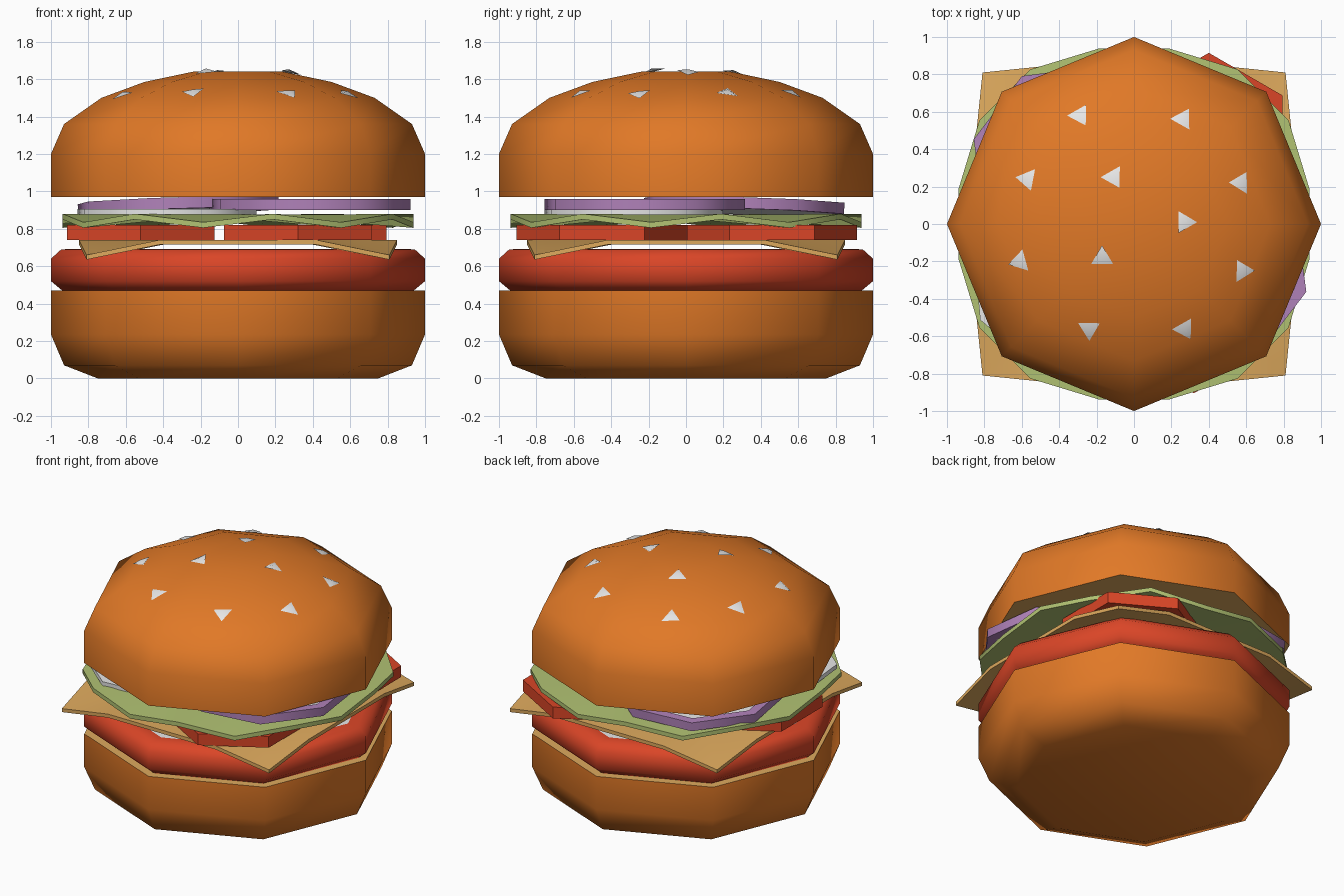
import bpy, bmesh, math
from mathutils import Vector, Matrix
from mathutils.bvhtree import BVHTree

if "Cube" in bpy.data.objects:
    bpy.data.objects.remove(bpy.data.objects["Cube"])


def mat(name, rgb):
    m = bpy.data.materials.new(name)
    m.diffuse_color = (*rgb, 1)
    m.use_nodes = True
    m.node_tree.nodes["Principled BSDF"].inputs["Base Color"].default_value = m.diffuse_color
    return m


CRUST = mat("bun crust", (0.75, 0.19, 0.02))
TAN = mat("tan crumb and cheese", (0.73, 0.40, 0.11))
RED = mat("red", (0.70, 0.06, 0.02))
CORE = mat("tomato core", (0.75, 0.13, 0.015))
GREEN = mat("lettuce green", (0.44, 0.54, 0.17))
PURPLE = mat("onion purple", (0.43, 0.22, 0.48))
WHITE = mat("white", (0.82, 0.82, 0.82))


def finish(name, bm, mats, angle=50):
    """Turn a bmesh into an object, smooth below the given angle."""
    bmesh.ops.recalc_face_normals(bm, faces=bm.faces)
    me = bpy.data.meshes.new(name)
    bm.to_mesh(me)
    bm.free()
    for m in mats:
        me.materials.append(m)
    ob = bpy.data.objects.new(name, me)
    bpy.context.collection.objects.link(ob)
    if angle:
        bpy.context.view_layer.objects.active = ob
        ob.select_set(True)
        bpy.ops.object.shade_smooth_by_angle(angle=math.radians(angle))
        ob.select_set(False)
    return ob


def loft(bm, rings, bottom=0, top=0, side=0):
    """Skin closed rings of points and cap both ends."""
    rows = [[bm.verts.new(p) for p in r] for r in rings]
    n = len(rows[0])
    for a, b in zip(rows, rows[1:]):
        for i in range(n):
            j = (i + 1) % n
            bm.faces.new((a[i], a[j], b[j], b[i])).material_index = side
    bm.faces.new(rows[0][::-1]).material_index = bottom
    bm.faces.new(rows[-1]).material_index = top


def ring(r, z, n=8, turn=0):
    return [(r * math.cos(turn + math.tau * i / n), r * math.sin(turn + math.tau * i / n), z)
            for i in range(n)]


def lathe(name, profile, mats, bottom=0, top=0, n=8, turn=0, angle=50):
    bm = bmesh.new()
    loft(bm, [ring(r, z, n, turn) for r, z in profile], bottom, top)
    return finish(name, bm, mats, angle)


# Buns
lathe("bottom_bun", [(0.75, 0), (0.93, 0.07), (1, 0.235), (1, 0.47)], [CRUST, TAN], top=1)
top_bun = lathe("top_bun", [(1, 0.97), (1, 1.2), (0.93, 1.36), (0.73, 1.5),
                            (0.5, 1.585), (0.23, 1.642)], [CRUST, TAN], bottom=1)

# Patty with a pale top
lathe("patty", [(0.94, 0.47), (1, 0.52), (1, 0.64), (0.945, 0.69), (0.86, 0.692)],
      [RED, WHITE], top=1)

# Cheese slice: flat middle, drooping corners
bm = bmesh.new()
edge, inner = [], []
for k in range(4):
    rot = Matrix.Rotation(k * math.pi / 2, 3, 'Z')
    for p in ((0.85, -0.42, 0.715), (0.85, 0.42, 0.715), (0.81, 0.81, 0.635)):
        edge.append(rot @ Vector(p))
    for p in ((0.6, -0.4, 0.715), (0.6, 0.4, 0.715), (0.5, 0.5, 0.715)):
        inner.append(rot @ Vector(p))
up = Vector((0, 0, 0.025))
loft(bm, [inner, edge, [p + up for p in edge], [p + up for p in inner]])
finish("cheese", bm, [TAN], 30)

# Tomato slices: hexagons with a lighter core
for i, (x, y) in enumerate(((0.4, 0.46), (0.32, -0.45), (-0.52, 0.01))):
    ob = lathe(f"tomato_slice_{i + 1}", [(0.455, 0.74), (0.455, 0.82), (0.35, 0.82), (0.33, 0.81)],
               [RED, CORE], top=1, n=6, turn=math.pi / 6, angle=0)
    ob.location = (x, y, 0)

# Wavy lettuce leaf
bm = bmesh.new()
edge, inner = [], []
for i in range(16):
    a = math.tau * (i + 0.5) / 16
    r = 0.93 + 0.07 * abs(math.sin(2 * a))
    d = Vector((math.cos(a), math.sin(a), 0))
    edge.append(d * r + Vector((0, 0, 0.805 if i % 2 else 0.85)))
    inner.append(d * 0.5 + Vector((0, 0, 0.845)))
up = Vector((0, 0, 0.03))
loft(bm, [inner, edge, [p + up for p in edge], [p + up for p in inner]])
finish("lettuce", bm, [GREEN], 30)

# Onion slices: purple skin, white cut faces, the back one tilted
for name, loc, tilt in (("onion_front", (0.385, -0.22, 0.93), 0),
                        ("onion_back", (-0.32, 0.31, 0.922), 0.045)):
    ob = lathe(name, [(0.49, -0.03), (0.555, -0.03), (0.555, 0.03), (0.49, 0.03), (0.485, 0.022)],
               [PURPLE, WHITE], bottom=1, top=1, turn=-0.26)
    ob.rotation_euler = Matrix.Rotation(-tilt, 3, Vector((1, 1, 0))).to_euler()
    ob.location = loc

# White onion heart poking out at the left
ob = lathe("onion_heart", [(0.5, 0.875), (0.5, 0.905)], [WHITE], turn=-0.3)
ob.location = (-0.38, -0.28, 0)

# Sesame seeds laid on the bun surface: x, y, pointing angle
bm = bmesh.new()
bm.from_mesh(top_bun.data)
tree = BVHTree.FromBMesh(bm)
bm.free()
seeds = ((-.29, .58, 180), (.26, .56, 180), (-.57, .24, 170), (-.11, .25, 180),
         (.57, .22, 180), (.27, .01, 0), (-.61, -.20, 75), (-.17, -.18, 90),
         (.58, -.25, 0), (-.24, -.56, 270), (.27, -.56, 300))
bm = bmesh.new()
for x, y, ang in seeds:
    hit, nrm, _, _ = tree.ray_cast(Vector((x, y, 3)), Vector((0, 0, -1)))
    m = (Matrix.Translation(hit) @ Vector((0, 0, 1)).rotation_difference(nrm).to_matrix().to_4x4()
         @ Matrix.Rotation(math.radians(ang), 4, 'Z'))
    base = [bm.verts.new(m @ Vector(p)) for p in ring(0.068, 0.004, 3)]
    tip = bm.verts.new(m @ Vector((0, 0, 0.02)))
    bm.faces.new(base[::-1])
    for i in range(3):
        bm.faces.new((base[i], base[(i + 1) % 3], tip))
finish("sesame_seeds", bm, [WHITE])
